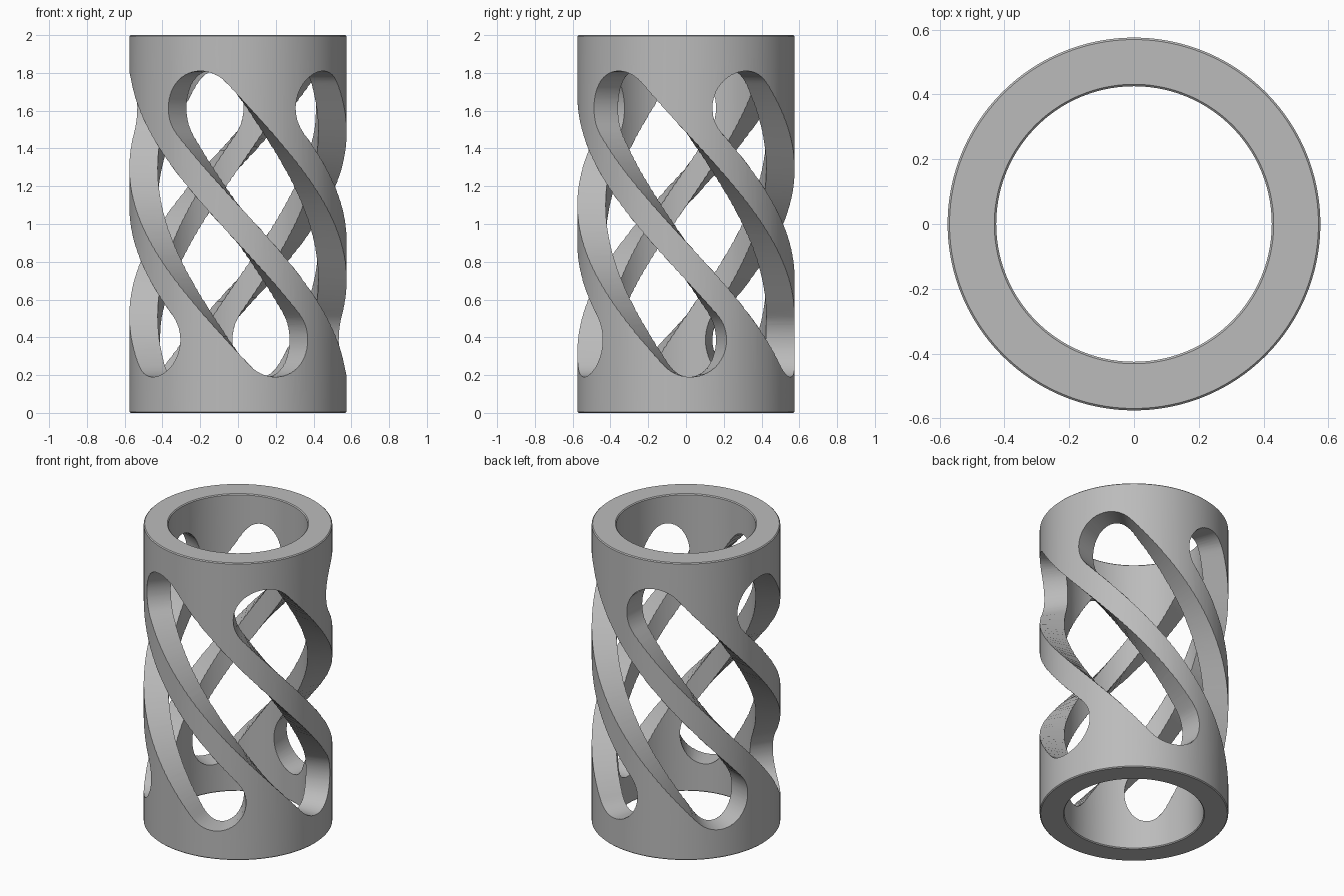
import bpy, bmesh
from math import sin, cos, radians, sqrt, pi

OUTER, INNER, HEIGHT = 0.575, 0.425, 2.0
SLOTS, SIDES = 5, 160
END_R = 0.195                 # radius of the round slot ends
HALF_TURN = 0.567             # unrolled half length of a slot, around
HALF_RISE = 0.615             # unrolled half length of a slot, upwards

cube = bpy.data.objects.get("Cube")
if cube:
    bpy.data.objects.remove(cube)

grey = bpy.data.materials.new("plain grey")
grey.use_nodes = True
colour = (0.5, 0.5, 0.5, 1)
grey.diffuse_color = colour
grey.node_tree.nodes["Principled BSDF"].inputs["Base Color"].default_value = colour


def make_object(name, bm):
    bmesh.ops.recalc_face_normals(bm, faces=bm.faces[:])
    mesh = bpy.data.meshes.new(name)
    bm.to_mesh(mesh)
    bm.free()
    mesh.materials.append(grey)
    obj = bpy.data.objects.new(name, mesh)
    bpy.context.collection.objects.link(obj)
    return obj


def on_cylinder(radius, angle, z):
    # angle 0 is the front, growing towards +x
    return (radius * sin(angle), -radius * cos(angle), z)


def tube():
    # closed ring profile with finely chamfered rims
    c = 0.006
    profile = [(OUTER, c), (OUTER, HEIGHT - c), (OUTER - c, HEIGHT), (INNER + c, HEIGHT),
               (INNER, HEIGHT - c), (INNER, c), (INNER + c, 0), (OUTER - c, 0)]
    bm = bmesh.new()
    rings = [[bm.verts.new(on_cylinder(r, 2 * pi * i / SIDES, z)) for r, z in profile]
             for i in range(SIDES)]
    n = len(profile)
    for i in range(SIDES):
        a, b = rings[i], rings[(i + 1) % SIDES]
        for j in range(n):
            k = (j + 1) % n
            bm.faces.new((a[j], a[k], b[k], b[j]))
    return make_object("slotted_tube", bm)


def slot_rows():
    # rows across a stadium outline: (distance along, half width)
    half = sqrt(HALF_TURN ** 2 + HALF_RISE ** 2)
    cap = [radians(88 - 88 * i / 14) for i in range(15)]
    start = [(-half - END_R * sin(t), END_R * cos(t)) for t in cap]
    middle = [(-half + 2 * half * i / 40, END_R) for i in range(1, 40)]
    end = [(-s, w) for s, w in reversed(start)]
    return half, start + middle + end


def add_slot(bm, centre):
    half, rows = slot_rows()
    ux, uz = HALF_TURN / half, -HALF_RISE / half
    across = 10
    skins = []
    for radius in (0.3, 0.7):
        skin = []
        for s, w in rows:
            line = []
            for j in range(across + 1):
                t = w * (2 * j / across - 1)
                angle = centre + (s * ux - t * uz) / OUTER
                line.append(bm.verts.new(on_cylinder(radius, angle, 1 + s * uz + t * ux)))
            skin.append(line)
        for a, b in zip(skin, skin[1:]):
            for j in range(across):
                bm.faces.new((a[j], a[j + 1], b[j + 1], b[j]))
        skins.append(skin)
    # radial walls around the outline
    low, high = [k[0] + [r[-1] for r in k[1:-1]] + k[-1][::-1] + [r[0] for r in k[-2:0:-1]]
                 for k in skins]
    for i in range(len(low)):
        bm.faces.new((low[i - 1], low[i], high[i], high[i - 1]))


# five helical slots cut through the tube wall
body = tube()
bm = bmesh.new()
for i in range(SLOTS):
    add_slot(bm, radians(36) + 2 * pi * i / SLOTS)
cutter = make_object("slot_cutter", bm)
cutter.hide_render = True
cutter.hide_viewport = True

cut = body.modifiers.new("slots", 'BOOLEAN')
cut.operation = 'DIFFERENCE'
cut.solver = 'EXACT'
cut.object = cutter

# bake the cut, then smooth with sharp edges kept
graph = bpy.context.evaluated_depsgraph_get()
baked = bpy.data.meshes.new_from_object(body.evaluated_get(graph))
body.modifiers.clear()
body.data = baked
bpy.data.objects.remove(cutter)

bpy.ops.object.select_all(action='DESELECT')
body.select_set(True)
bpy.context.view_layer.objects.active = body
bpy.ops.object.shade_smooth_by_angle(angle=radians(30))
